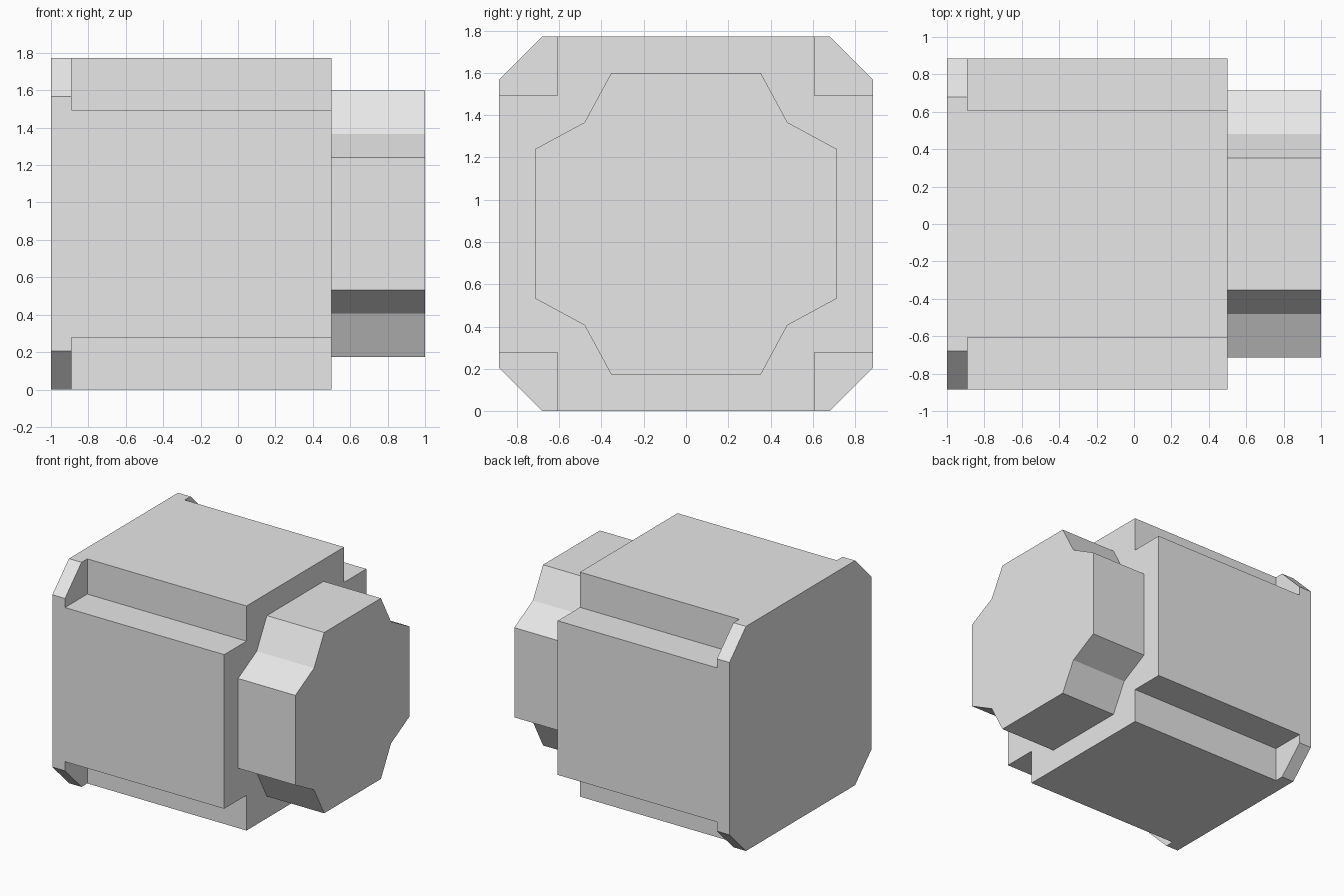
import bpy
import bmesh

old = bpy.data.objects.get("Cube")
if old:
    bpy.data.objects.remove(old, do_unlink=True)

HALF = 0.886  # half the height, also the height of the main axis

grey = bpy.data.materials.new("light grey")
grey.use_nodes = True
colour = (0.8, 0.8, 0.8, 1)
grey.diffuse_color = colour
grey.node_tree.nodes["Principled BSDF"].inputs["Base Color"].default_value = colour


def ring(quarter):
    """Repeat a quarter profile (y, z) by quarter turns around the axis."""
    points = []
    for _ in range(4):
        points += quarter
        quarter = [(-z, y) for y, z in quarter]
    return points


def extrude_profile(name, quarter, x_start, x_end):
    """Make a flat-shaded solid from a profile swept along x."""
    bm = bmesh.new()
    face = bm.faces.new([bm.verts.new((x_start, y, z + HALF)) for y, z in ring(quarter)])
    swept = bmesh.ops.extrude_face_region(bm, geom=[face])["geom"]
    verts = [v for v in swept if isinstance(v, bmesh.types.BMVert)]
    bmesh.ops.translate(bm, verts=verts, vec=(x_end - x_start, 0, 0))
    bmesh.ops.recalc_face_normals(bm, faces=bm.faces)
    mesh = bpy.data.meshes.new(name)
    bm.to_mesh(mesh)
    bm.free()
    mesh.materials.append(grey)
    obj = bpy.data.objects.new(name, mesh)
    bpy.context.collection.objects.link(obj)
    return obj


# End plate with chamfered corners
extrude_profile("end_plate", [(HALF, 0.68), (0.68, HALF)], -1.0, -0.89)

# Main block with a square groove along each corner
extrude_profile("main_block", [(HALF, 0.608), (0.608, 0.608), (0.608, HALF)], -0.89, 0.5)

# Boss with notched corners
extrude_profile("end_boss", [(0.713, 0.354), (0.48, 0.48), (0.354, 0.713)], 0.5, 1.0)
